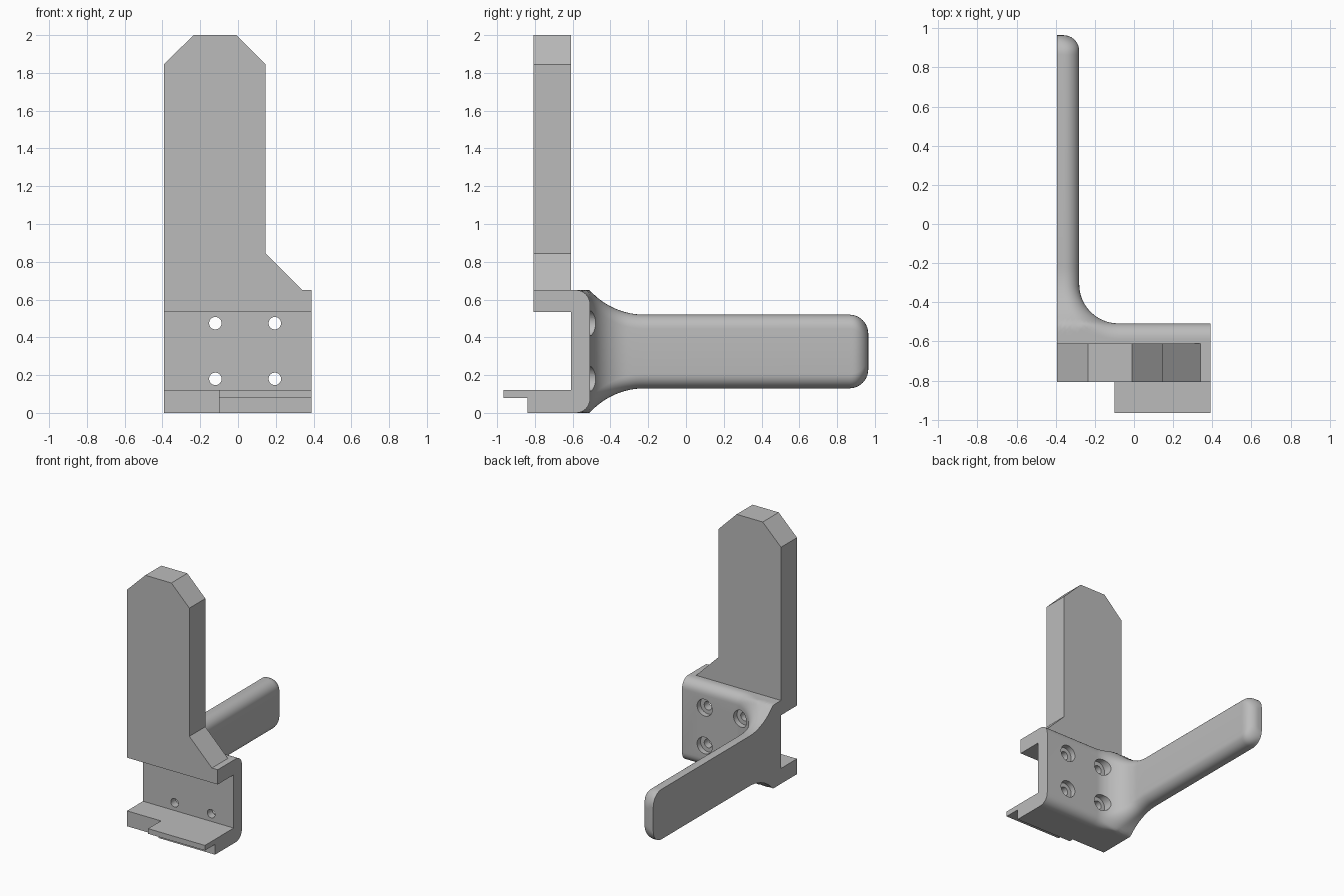
import bpy, bmesh, math
from mathutils import Vector

cube = bpy.data.objects.get("Cube")
if cube:
    bpy.data.objects.remove(cube, do_unlink=True)

grey = bpy.data.materials.new("plain grey")
grey.use_nodes = True
colour = (0.5, 0.5, 0.5, 1)
grey.diffuse_color = colour
grey.node_tree.nodes["Principled BSDF"].inputs["Base Color"].default_value = colour


def add_object(name, bm):
    bmesh.ops.recalc_face_normals(bm, faces=bm.faces[:])
    mesh = bpy.data.meshes.new(name)
    bm.to_mesh(mesh)
    bm.free()
    mesh.materials.append(grey)
    ob = bpy.data.objects.new(name, mesh)
    bpy.context.collection.objects.link(ob)
    return ob


def extrude(name, outline, axis, lo, hi):
    """Extrude a closed 2D outline along x or y."""
    bm = bmesh.new()
    place = (lambda a, b: (lo, a, b)) if axis == "x" else (lambda a, b: (a, lo, b))
    face = bm.faces.new([bm.verts.new(place(a, b)) for a, b in outline])
    out = bmesh.ops.extrude_face_region(bm, geom=[face])
    shift = Vector((hi - lo, 0, 0) if axis == "x" else (0, hi - lo, 0))
    bmesh.ops.translate(bm, vec=shift, verts=[g for g in out["geom"] if isinstance(g, bmesh.types.BMVert)])
    return add_object(name, bm)


LEFT, RIGHT = -0.393, 0.39
FRONT, PLATE, BACK, END = -0.807, -0.61, -0.508, 0.965

# Tall blade with clipped corners
extrude("tall_blade", [(LEFT, 0.535), (RIGHT, 0.535), (RIGHT, 0.65), (0.34, 0.65), (0.145, 0.845),
                       (0.145, 1.845), (-0.01, 2), (-0.235, 2), (LEFT, 1.845)], "y", FRONT, PLATE)

# Lower ledge: plain block on one side, stepped lip on the other
extrude("ledge_block", [(FRONT, 0), (PLATE, 0), (PLATE, 0.12), (FRONT, 0.12)], "x", LEFT, -0.1)
extrude("ledge_lip", [(-0.84, 0), (PLATE, 0), (PLATE, 0.12), (-END, 0.12), (-END, 0.08), (-0.84, 0.08)],
        "x", -0.1, RIGHT)

# Back plate flowing into the handle: sections lofted along the inner face
MID, ARM_HALF, PLATE_HALF = 0.325, 0.195, 0.325
FLARE_END, FLARE_R, TIP_R, EDGE_R = -0.22, 0.39, 0.1, 0.075
INNER, FILLET = -0.28, 0.2
CX, CY = INNER + FILLET, BACK + FILLET


def sag(r, t):
    """Drop of a quarter arc of radius r at distance t past its tangent point."""
    t = min(max(t, 0), r)
    return r - math.sqrt(r * r - t * t)


def half_height(y):
    if y < FLARE_END:
        return min(PLATE_HALF, ARM_HALF + sag(FLARE_R, FLARE_END - y))
    return ARM_HALF - sag(TIP_R, y - (END - TIP_R))


stations = [((x, BACK), (x, PLATE)) for x in (RIGHT, 0.15)]
N = 24
for i in range(N + 1):
    t = i / N
    a = math.pi / 2 * t
    inner = (CX - FILLET * math.sin(a), CY - FILLET * math.cos(a))
    if t <= 0.5:
        outer = (CX + (LEFT - CX) * t * 2, PLATE)
    else:
        outer = (LEFT, PLATE + (CY - PLATE) * (t * 2 - 1))
    stations.append((inner, outer))
for i in range(1, 5):
    y = CY + (FLARE_END - CY) * i / 4
    stations.append(((INNER, y), (LEFT, y)))
for i in range(11):
    a = math.pi / 2 * i / 10
    y = END - TIP_R + TIP_R * math.sin(a)
    stations.append(((INNER - sag(0.08, y - (END - 0.08)), y), (LEFT, y)))

bm = bmesh.new()
rings = []
for inner, outer in stations:
    p, q = Vector(inner), Vector(outer)
    depth = (q - p).length
    r = min(EDGE_R, depth * 0.95)
    ds = [r * (1 - math.cos(math.pi / 2 * k / 8)) for k in range(9)]
    ds += [r + (depth - r) * k / 5 for k in range(1, 6)]
    upper, lower = [], []
    for d in ds:
        at = p.lerp(q, d / depth)
        h = half_height(at.y) - sag(r, r - d)
        upper.append(bm.verts.new((at.x, at.y, MID + h)))
        lower.append(bm.verts.new((at.x, at.y, MID - h)))
    rings.append(upper[::-1] + lower)
for a, b in zip(rings, rings[1:]):
    for k in range(len(a)):
        n = (k + 1) % len(a)
        bm.faces.new((a[k], a[n], b[n], b[k]))
bm.faces.new(rings[0])
bm.faces.new(rings[-1])
handle = add_object("back_plate_and_handle", bm)


# Four counterbored screw holes
def cut_holes(target, radius, y0, y1):
    for x in (-0.12, 0.195):
        for z in (0.18, 0.475):
            bpy.ops.mesh.primitive_cylinder_add(vertices=32, radius=radius, depth=y1 - y0,
                                                location=(x, (y0 + y1) / 2, z),
                                                rotation=(math.pi / 2, 0, 0))
            cutter = bpy.context.object
            cutter.name = "hole_cutter"
            cutter.hide_render = True
            mod = target.modifiers.new("hole", "BOOLEAN")
            mod.operation, mod.solver, mod.object = "DIFFERENCE", "EXACT", cutter
            bpy.context.view_layer.objects.active = target
            bpy.ops.object.modifier_apply(modifier=mod.name)
            bpy.data.objects.remove(cutter, do_unlink=True)


cut_holes(handle, 0.065, -0.55, -0.35)
cut_holes(handle, 0.033, -0.7, -0.45)

bpy.ops.object.select_all(action="DESELECT")
handle.select_set(True)
bpy.context.view_layer.objects.active = handle
bpy.ops.object.shade_smooth_by_angle(angle=math.radians(30))
